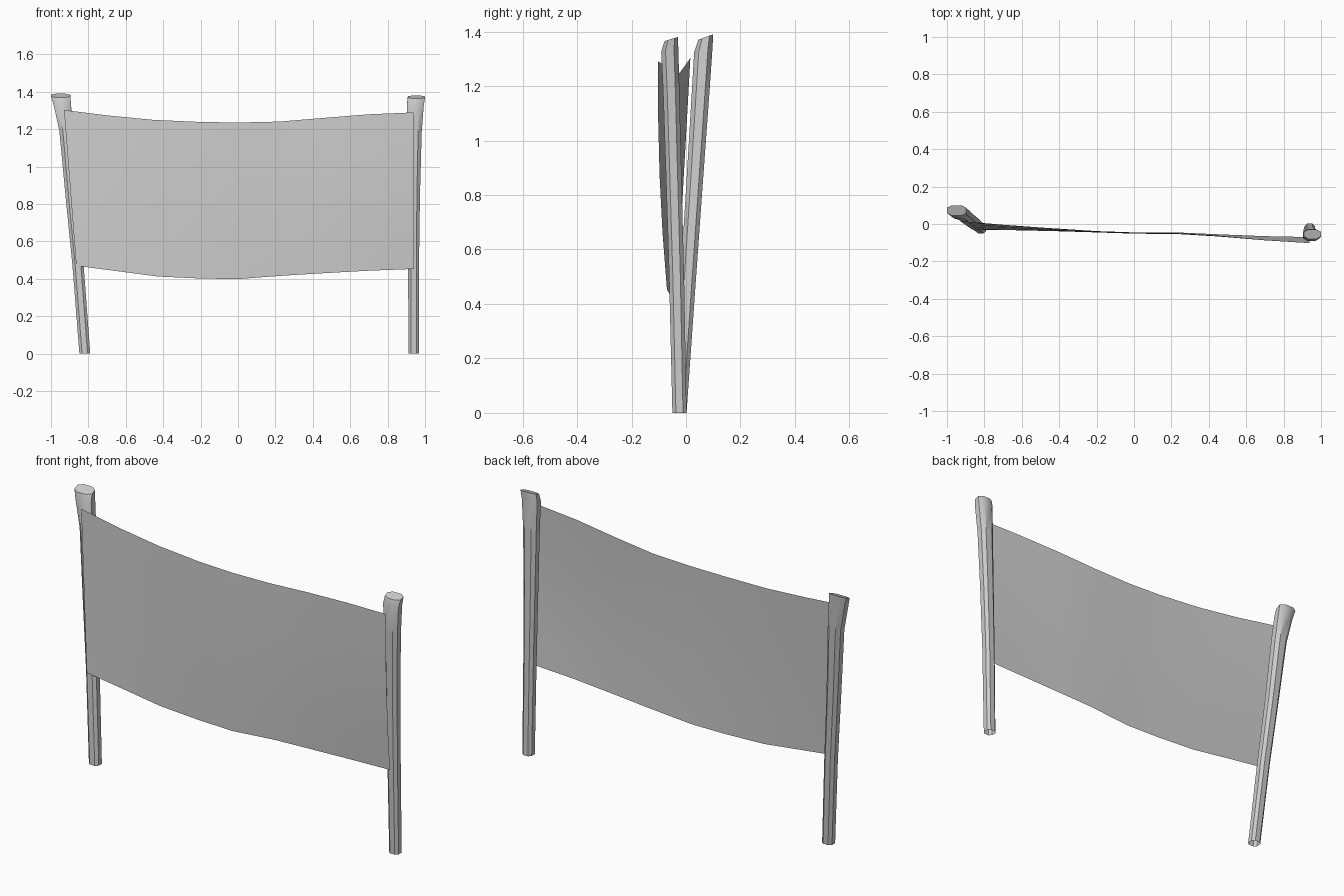
import bpy

if "Cube" in bpy.data.objects:
    bpy.data.objects.remove(bpy.data.objects["Cube"])


def make_object(name, verts, faces, angle):
    mesh = bpy.data.meshes.new(name)
    mesh.from_pydata(verts, [], faces)
    mesh.update()
    obj = bpy.data.objects.new(name, mesh)
    bpy.context.collection.objects.link(obj)
    bpy.ops.object.select_all(action='DESELECT')
    obj.select_set(True)
    bpy.context.view_layer.objects.active = obj
    bpy.ops.object.shade_smooth_by_angle(angle=angle)
    return obj


def ring(x0, x1, y0, y1, z, front_drop=0.0):
    """Chamfered rectangle; front_drop lowers its front edge."""
    cx, cy = (x1 - x0) * 0.25, (y1 - y0) * 0.25
    pts = [(x0 + cx, y0), (x1 - cx, y0), (x1, y0 + cy), (x1, y1 - cy),
           (x1 - cx, y1), (x0 + cx, y1), (x0, y1 - cy), (x0, y0 + cy)]
    return [(x, y, z - front_drop * (y1 - y) / (y1 - y0)) for x, y in pts]


def post(name, sections):
    """Loft a hollow-bottomed post through the sections and cap its top."""
    verts = [p for s in sections for p in ring(*s)]
    faces = []
    for r in range(len(sections) - 1):
        for i in range(8):
            a, b = r * 8 + i, r * 8 + (i + 1) % 8
            faces.append((a, b, b + 8, a + 8))
    top = (len(sections) - 1) * 8
    faces.append(tuple(range(top, top + 8)))
    return make_object(name, verts, faces, 0.6)


# Leaning posts with flared heads, sloping down towards the front
post("left_post", [
    (-0.848, -0.79, -0.05, 0.002, 0.0),
    (-0.885, -0.825, -0.022, 0.035, 0.47),
    (-0.92, -0.855, 0.0, 0.06, 0.82),
    (-0.955, -0.88, 0.022, 0.087, 1.19),
    (-0.985, -0.893, 0.03, 0.097, 1.335, 0.01),
    (-1.0, -0.897, 0.045, 0.10, 1.39, 0.02),
])
post("right_post", [
    (0.912, 0.967, -0.05, 0.002, 0.0),
    (0.909, 0.968, -0.062, -0.007, 0.5),
    (0.907, 0.973, -0.073, -0.016, 0.85),
    (0.905, 0.982, -0.084, -0.024, 1.18),
    (0.903, 0.993, -0.091, -0.028, 1.335, 0.01),
    (0.908, 1.0, -0.079, -0.03, 1.38, 0.015),
])

# Sagging cloth: columns of (top x, y, z, bottom x, y, z)
columns = [
    (-0.93, 0.016, 1.303, -0.865, -0.030, 0.470),
    (-0.69, -0.005, 1.273, -0.65, -0.033, 0.442),
    (-0.45, -0.022, 1.250, -0.43, -0.038, 0.413),
    (-0.20, -0.038, 1.239, -0.20, -0.043, 0.402),
    (0.00, -0.045, 1.236, 0.00, -0.047, 0.399),
    (0.22, -0.048, 1.241, 0.25, -0.046, 0.418),
    (0.45, -0.062, 1.260, 0.45, -0.055, 0.430),
    (0.70, -0.085, 1.280, 0.70, -0.065, 0.444),
    (0.938, -0.102, 1.290, 0.94, -0.070, 0.453),
]
ROWS = 5
verts, faces = [], []
for c in columns:
    for r in range(ROWS):
        v = r / (ROWS - 1)
        x, y, z = (c[k + 3] * (1 - v) + c[k] * v for k in range(3))
        y -= 0.011 * (x + 0.93) / 1.87 * 4 * v * (1 - v)
        verts.append((x, y, z))
for i in range(len(columns) - 1):
    for r in range(ROWS - 1):
        a = i * ROWS + r
        faces.append((a, a + ROWS, a + ROWS + 1, a + 1))
make_object("cloth_panel", verts, faces, 0.6)
